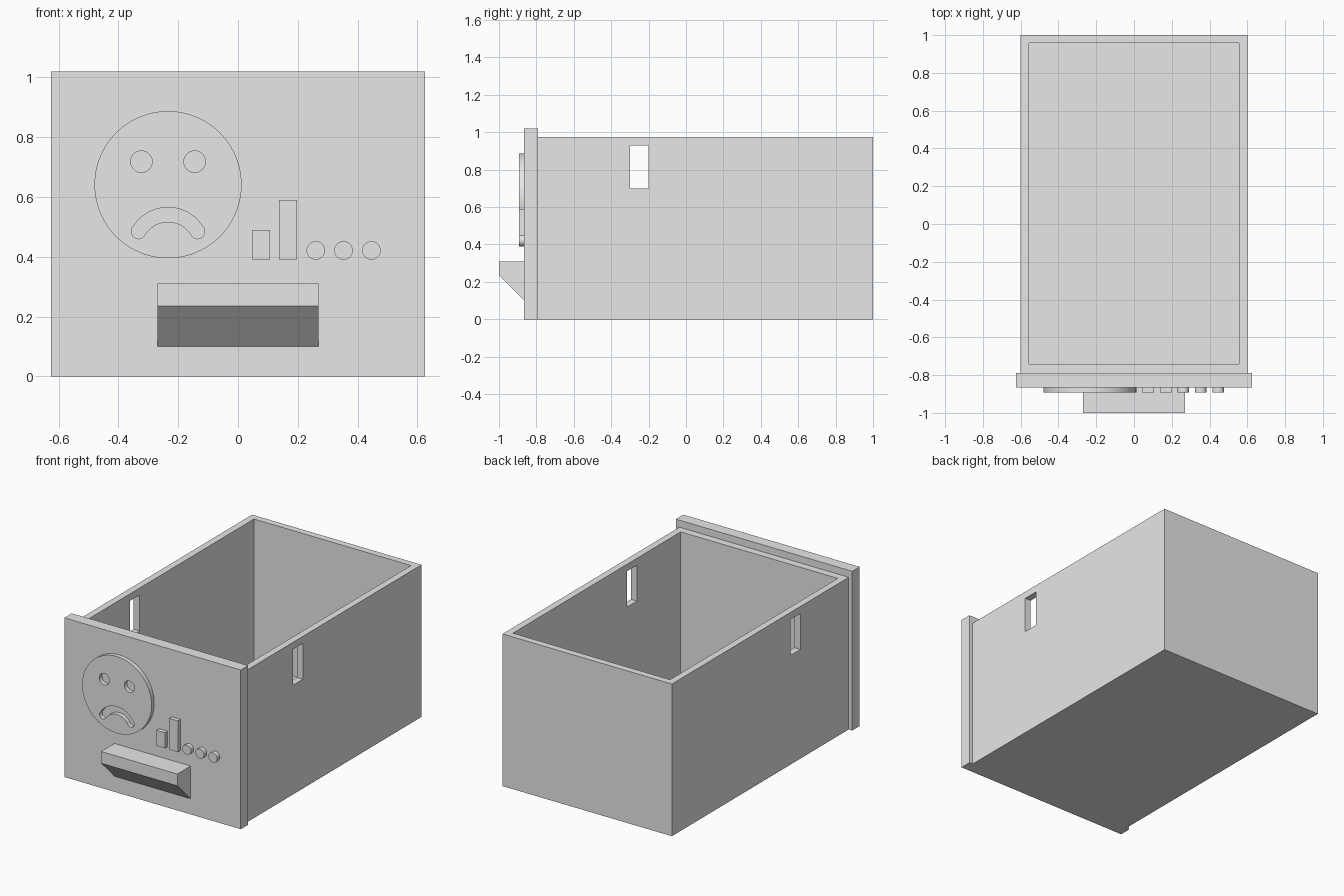
import bpy, bmesh
from math import cos, sin, pi, radians
from mathutils import Vector

cube = bpy.data.objects.get("Cube")
if cube:
    bpy.data.objects.remove(cube, do_unlink=True)

GREY = (0.8, 0.8, 0.8, 1)
mat = bpy.data.materials.new("light grey")
mat.use_nodes = True
mat.diffuse_color = GREY
mat.node_tree.nodes["Principled BSDF"].inputs["Base Color"].default_value = GREY

AXES = {"x": lambda a, b, d: (d, a, b), "y": lambda a, b, d: (a, d, b)}


def prism(name, outline, start, end, axis="y"):
    """Extrude a flat outline along an axis: (x, z) along y, or (y, z) along x."""
    place = AXES[axis]
    bm = bmesh.new()
    face = bm.faces.new([bm.verts.new(place(a, b, start)) for a, b in outline])
    moved = bmesh.ops.extrude_face_region(bm, geom=[face])["geom"]
    bmesh.ops.translate(bm, vec=Vector(place(0, 0, end - start)),
                        verts=[v for v in moved if isinstance(v, bmesh.types.BMVert)])
    bmesh.ops.recalc_face_normals(bm, faces=bm.faces)
    mesh = bpy.data.meshes.new(name)
    bm.to_mesh(mesh)
    bm.free()
    mesh.materials.append(mat)
    obj = bpy.data.objects.new(name, mesh)
    bpy.context.collection.objects.link(obj)
    return obj


def rect(a0, a1, b0, b1):
    return [(a0, b0), (a1, b0), (a1, b1), (a0, b1)]


def arc(cx, cz, r, start, end, n):
    angles = [radians(start + (end - start) * i / n) for i in range(n + 1)]
    return [(cx + r * cos(t), cz + r * sin(t)) for t in angles]


def circle(cx, cz, r, n):
    return arc(cx, cz, r, 0, 360, n)[:-1]


def select(obj):
    bpy.ops.object.select_all(action="DESELECT")
    obj.select_set(True)
    bpy.context.view_layer.objects.active = obj


def cut(obj, cutters):
    select(obj)
    for cutter in cutters:
        cutter.hide_render = True
        mod = obj.modifiers.new("cut", "BOOLEAN")
        mod.operation, mod.solver, mod.object = "DIFFERENCE", "EXACT", cutter
        bpy.ops.object.modifier_apply(modifier=mod.name)
        bpy.data.objects.remove(cutter, do_unlink=True)


def smooth(obj):
    select(obj)
    bpy.ops.object.shade_smooth_by_angle(angle=radians(30))


PLATE_BACK, PLATE_FRONT, RELIEF = -0.79, -0.865, -0.892

# Open drawer box with a slot through each side wall
box = prism("drawer_box", rect(-0.6, 0.6, 0, 0.975), PLATE_BACK, 1)
cut(box, [prism("cavity_cutter", rect(-0.557, 0.557, 0.043, 1.2), -0.742, 0.957),
          prism("slot_cutter", rect(-0.3, -0.2, 0.7, 0.93), -0.8, 0.8, "x")])

# Front plate, slightly wider and taller than the box
prism("front_plate", rect(-0.625, 0.625, 0, 1.02), PLATE_FRONT, PLATE_BACK)

# Handle with a sloping underside
prism("handle", [(PLATE_FRONT, 0.1), (PLATE_FRONT, 0.31), (-1, 0.31), (-1, 0.235)],
      -0.27, 0.27, "x")

# Sad face disc with eyes and a round-ended mouth cut through it
FACE_X, MOUTH_Z, MID, HALF, TILT = -0.234, 0.427, 0.114, 0.024, 30
disc = prism("face_disc", circle(FACE_X, 0.641, 0.246, 96), RELIEF, PLATE_FRONT)


def mouth_cap(angle, start, end):
    t = radians(angle)
    return arc(FACE_X + MID * cos(t), MOUTH_Z + MID * sin(t), HALF, start, end, 12)[1:-1]


far = 180 - TILT
mouth = (arc(FACE_X, MOUTH_Z, MID + HALF, TILT, far, 32)
         + mouth_cap(far, far, far + 180)
         + arc(FACE_X, MOUTH_Z, MID - HALF, far, TILT, 32)
         + mouth_cap(TILT, TILT - 180, TILT))
cutters = [prism("mouth_cutter", mouth, -0.95, -0.8)]
for side in (-1, 1):
    cutters.append(prism("eye_cutter", circle(FACE_X + side * 0.089, 0.718, 0.036, 40), -0.95, -0.8))
cut(disc, cutters)
smooth(disc)

# Two raised bars
prism("short_bar", rect(0.046, 0.107, 0.39, 0.49), RELIEF, PLATE_FRONT)
prism("tall_bar", rect(0.137, 0.198, 0.39, 0.59), RELIEF, PLATE_FRONT)

# Row of three round buttons
for i in range(3):
    smooth(prism(f"button_{i + 1}", circle(0.26 + i * 0.093, 0.421, 0.031, 40), RELIEF, PLATE_FRONT))
